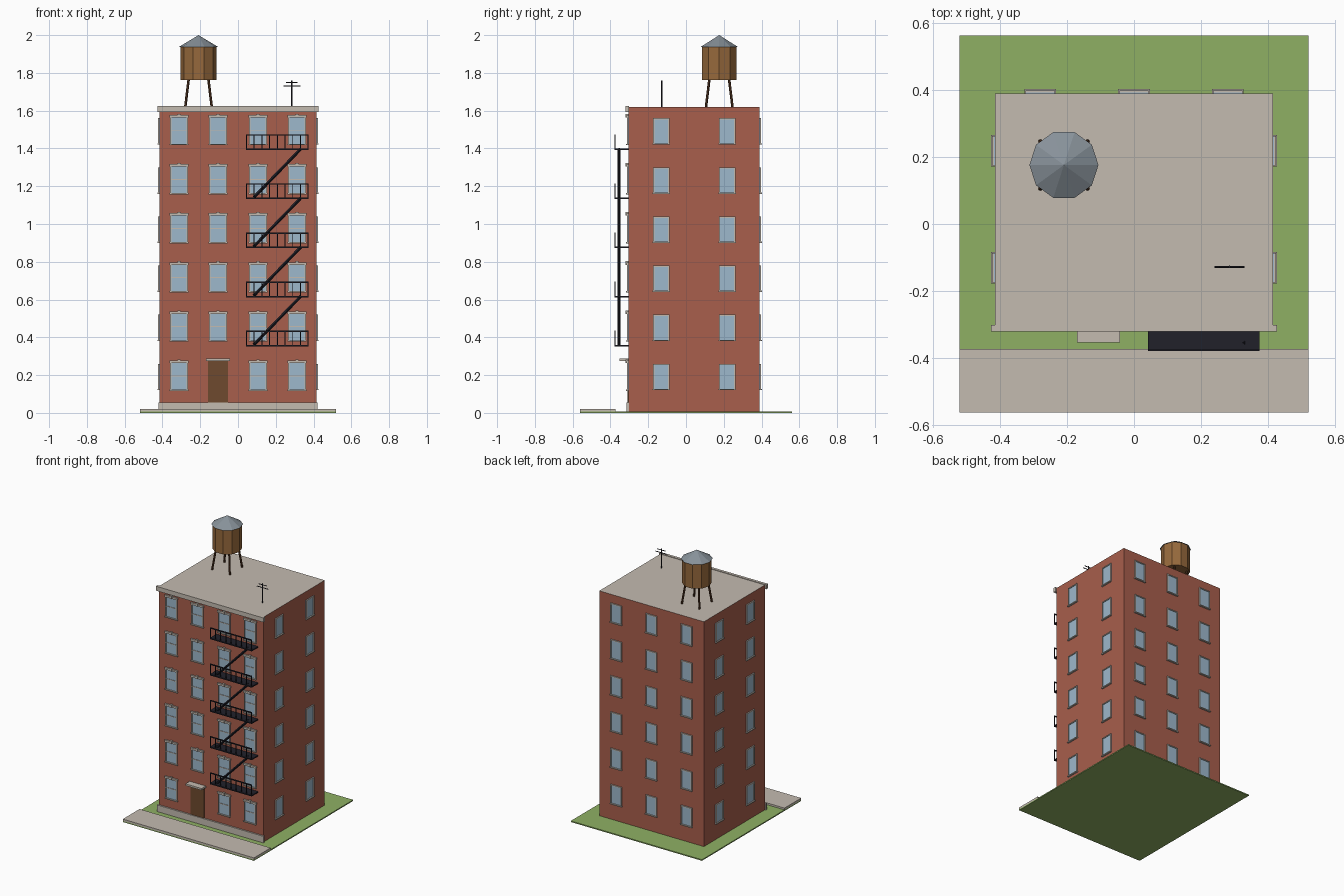
import bpy, bmesh, math
from mathutils import Vector, Matrix

if "Cube" in bpy.data.objects:
    bpy.data.objects.remove(bpy.data.objects["Cube"])


def srgb(r, g, b):
    return tuple((c / 255 / 12.92 if c < 11 else ((c / 255 + 0.055) / 1.055) ** 2.4) for c in (r, g, b)) + (1,)


COLOURS = {
    "brick": (168, 94, 76), "stone": (196, 187, 176), "grass": (143, 176, 100),
    "glass": (157, 184, 204), "door_wood": (110, 74, 46), "tank_wood": (150, 105, 60),
    "roof_metal": (136, 146, 154), "leg_wood": (84, 54, 34), "iron": (33, 33, 42),
}
MATS = {}
for name, c in COLOURS.items():
    MATS[name] = bpy.data.materials.new(name)
    MATS[name].diffuse_color = srgb(*c)


def box(bm, lo, hi, mat=0, m=Matrix()):
    lo, hi = Vector(lo), Vector(hi)
    t = m @ Matrix.Translation((lo + hi) / 2) @ Matrix.Diagonal((*(hi - lo), 1))
    for v in bmesh.ops.create_cube(bm, size=1, matrix=t)["verts"]:
        for f in v.link_faces:
            f.material_index = mat


def beam(bm, a, b, w, sides=4, r2=None):
    """Prism of radius w running from a to b."""
    a, b = Vector(a), Vector(b)
    d = b - a
    t = Matrix.Translation((a + b) / 2) @ d.to_track_quat('Z', 'Y').to_matrix().to_4x4()
    bmesh.ops.create_cone(bm, cap_ends=True, segments=sides, radius1=w,
                          radius2=w if r2 is None else r2, depth=d.length, matrix=t)


def finish(name, bm, *mats):
    bmesh.ops.recalc_face_normals(bm, faces=bm.faces)
    me = bpy.data.meshes.new(name)
    bm.to_mesh(me)
    bm.free()
    for m in mats:
        me.materials.append(MATS[m])
    ob = bpy.data.objects.new(name, me)
    bpy.context.collection.objects.link(ob)
    return ob


def block(name, lo, hi, mat):
    bm = bmesh.new()
    box(bm, lo, hi)
    return finish(name, bm, mat)


X, YF, YB, ROOF, STOREY, FLOORS = 0.415, -0.305, 0.39, 1.62, 0.26, 6

# Ground and pavement
block("lawn", (-0.52, -0.562, 0), (0.52, 0.562, 0.008), "grass")
block("pavement", (-0.52, -0.562, 0.008), (0.52, -0.373, 0.021), "stone")

# Brick body with a stone-coloured flat roof
bm = bmesh.new()
box(bm, (-X, YF, 0.008), (X, YB, ROOF))
for f in bm.faces:
    f.material_index = int(f.normal.z > 0.5)
finish("building", bm, "brick", "stone")

# Stone trim, door and canopy
block("plinth", (-0.422, -0.316, 0.008), (0.422, YF + 0.003, 0.055), "stone")
block("cornice", (-0.426, -0.321, 1.592), (0.426, YF + 0.004, 1.624), "stone")
block("door", (-0.158, -0.31, 0.055), (-0.054, YF + 0.002, 0.275), "door_wood")
block("door_canopy", (-0.17, -0.353, 0.275), (-0.042, YF + 0.002, 0.288), "stone")


def window(bm, m, u, z0, w, h, fancy):
    """Frame of bars around a thin pane; local axes: x along wall, -y outward."""
    hw, t, out = w / 2, 0.007, -0.008
    box(bm, (u - hw, -0.003, z0), (u + hw, 0.001, z0 + h), 1, m)
    for s in (-1, 1):
        xs = sorted((u + s * hw, u + s * (hw - t)))
        box(bm, (xs[0], out, z0), (xs[1], 0.001, z0 + h), 0, m)
    box(bm, (u - hw, out, z0 + h - t), (u + hw, 0.001, z0 + h), 0, m)
    box(bm, (u - hw - 0.003, -0.012, z0), (u + hw + 0.003, 0.001, z0 + t), 0, m)
    if fancy:
        # Lintel, keystone and meeting rail
        box(bm, (u - hw - 0.004, -0.011, z0 + h - 0.013), (u + hw + 0.004, 0.001, z0 + h), 0, m)
        box(bm, (u - 0.008, -0.014, z0 + h - 0.013), (u + 0.008, 0.001, z0 + h + 0.006), 0, m)
        box(bm, (u - hw, -0.006, z0 + h * 0.48), (u + hw, 0.001, z0 + h * 0.48 + 0.005), 0, m)


# Windows on all four walls: name, turn, wall distance, positions along wall
walls = [
    ("front_windows", 0, (0, YF, 0), (-0.312, -0.106, 0.106, 0.312)),
    ("right_windows", 90, (X, 0, 0), (-0.131, 0.218)),
    ("back_windows", 180, (0, YB, 0), (-0.279, 0, 0.279)),
    ("left_windows", -90, (-X, 0, 0), (0.131, -0.218)),
]
for name, turn, pos, cols in walls:
    m = Matrix.Translation(pos) @ Matrix.Rotation(math.radians(turn), 4, 'Z')
    fancy = turn == 0
    bm = bmesh.new()
    for i in range(FLOORS):
        for u in cols:
            if fancy and i == 0 and u == -0.106:
                continue  # the door takes this bay
            if fancy:
                window(bm, m, u, 0.117 + STOREY * i, 0.094, 0.16, True)
            else:
                window(bm, m, u, 0.12 + STOREY * i, 0.088, 0.14, False)
    finish(name, bm, "stone", "glass")

# Fire escape: platforms, front railings and stairs
X0, X1, Y0, Y1 = 0.042, 0.374, -0.379, YF
plat, rail, stair = bmesh.new(), bmesh.new(), bmesh.new()
for i in range(5):
    z = 0.352 + STOREY * i
    box(plat, (X0, Y0, z), (X1, Y1, z + 0.008))
    box(rail, (X0, Y0, z + 0.117 - 0.041), (X1, Y0 + 0.006, z + 0.083))
    for k in range(9):
        x = X0 + (X1 - X0 - 0.005) * k / 8
        box(rail, (x, Y0, z + 0.008), (x + 0.005, Y0 + 0.005, z + 0.08))
    if i < 4:
        beam(stair, (0.083, -0.354, z + 0.008), (0.333, -0.354, z + STOREY + 0.006), 0.008)
finish("fire_escape_platforms", plat, "iron")
finish("fire_escape_railings", rail, "iron")
finish("fire_escape_stairs", stair, "iron")

# Water tank: ten-sided barrel, conical roof, splayed legs
TX, TY = -0.209, 0.176
bm = bmesh.new()
for sx in (-1, 1):
    for sy in (-1, 1):
        beam(bm, (TX + sx * 0.07, TY + sy * 0.07, ROOF), (TX + sx * 0.052, TY + sy * 0.052, 1.768), 0.007, 6)
finish("tank_legs", bm, "leg_wood")


def tank_part(name, z0, z1, r1, r2, mat):
    bm = bmesh.new()
    bmesh.ops.create_cone(bm, cap_ends=True, segments=10, radius1=r1, radius2=r2, depth=z1 - z0,
                          matrix=Matrix.Translation((TX, TY, (z0 + z1) / 2)) @ Matrix.Rotation(math.pi / 2, 4, 'Z'))
    finish(name, bm, mat)


tank_part("tank_barrel", 1.763, 1.94, 0.096, 0.096, "tank_wood")
tank_part("tank_roof", 1.938, 2.0, 0.103, 0.0, "roof_metal")

# Roof aerial
bm = bmesh.new()
AX, AY = 0.285, -0.128
beam(bm, (AX, AY, ROOF), (AX, AY, 1.76), 0.004, 6)
for z, r in ((1.73, 0.045), (1.75, 0.031)):
    beam(bm, (AX - r, AY, z), (AX + r, AY, z), 0.003, 6)
finish("aerial", bm, "iron")

for m in bpy.data.materials:
    if m.users and not m.is_grease_pencil:
        m.use_nodes = True
        m.node_tree.nodes["Principled BSDF"].inputs["Base Color"].default_value = m.diffuse_color
